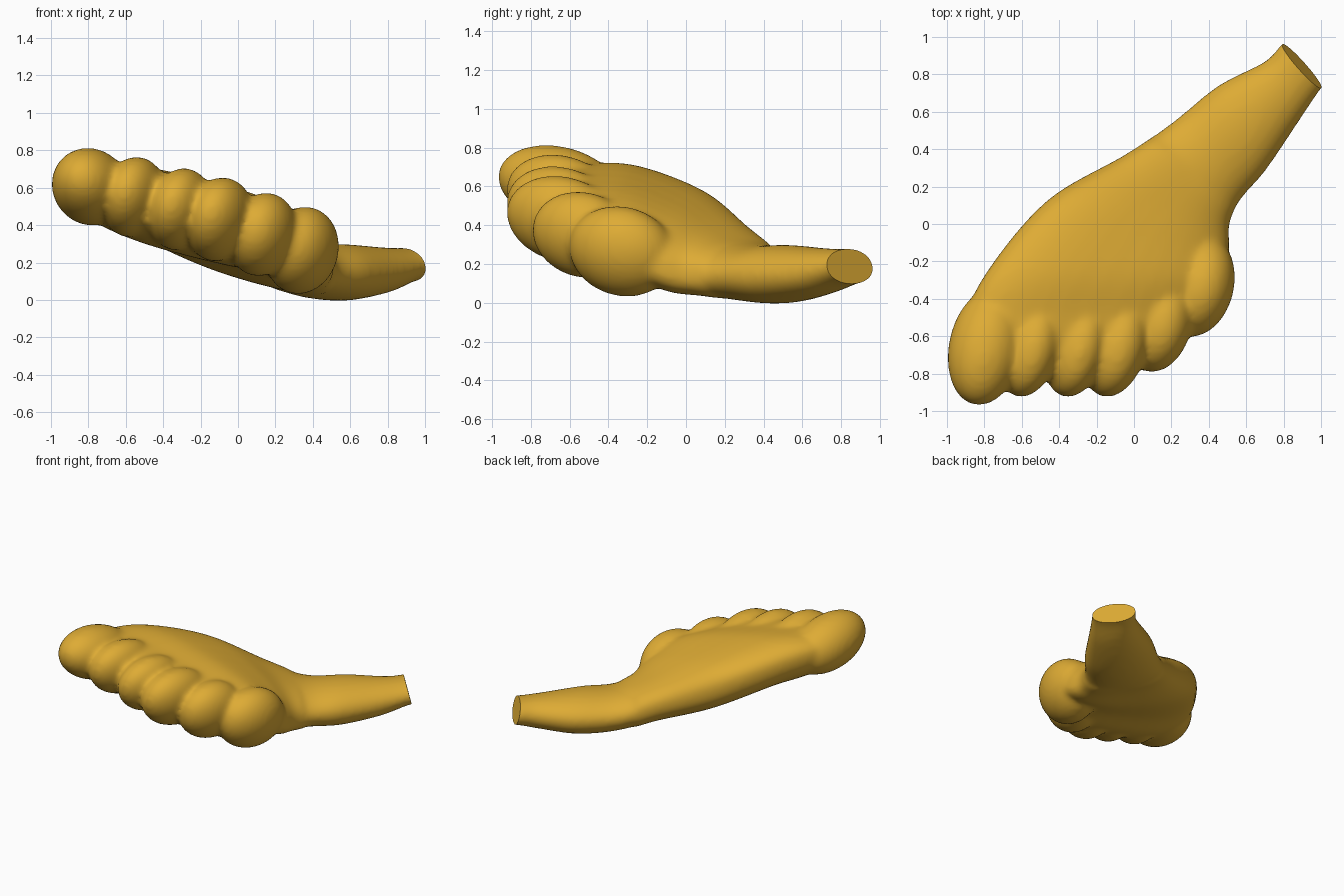
import bpy, bmesh, math
from mathutils import Vector, Matrix

cube = bpy.data.objects.get("Cube")
if cube:
    bpy.data.objects.remove(cube, do_unlink=True)

gold = bpy.data.materials.new("golden_skin")
gold.use_nodes = True
COLOUR = (0.73, 0.41, 0.035, 1)
gold.diffuse_color = COLOUR
gold.node_tree.nodes["Principled BSDF"].inputs["Base Color"].default_value = COLOUR

# Leg and sole sections: left edge, right edge, half thickness
SECTIONS = [
    ((0.88, 1.04, 0.20), (1.09, 0.80, 0.20), 0.09),
    ((0.79, 0.965, 0.19), (1.00, 0.72, 0.18), 0.093),
    ((0.70, 0.87, 0.17), (0.87, 0.53, 0.15), 0.12),
    ((0.45, 0.74, 0.155), (0.70, 0.28, 0.14), 0.15),
    ((0.20, 0.54, 0.17), (0.57, 0.13, 0.14), 0.145),
    ((-0.05, 0.37, 0.28), (0.51, 0.00, 0.15), 0.16),
    ((-0.46, 0.13, 0.45), (0.51, -0.12, 0.18), 0.205),
    ((-0.77, -0.23, 0.58), (0.49, -0.29, 0.25), 0.215),
    ((-0.90, -0.50, 0.60), (0.40, -0.46, 0.285), 0.21),
    ((-0.87, -0.72, 0.61), (0.29, -0.57, 0.33), 0.185),
    ((-0.82, -0.87, 0.62), (0.15, -0.69, 0.38), 0.12),
]

# Toes: centre, half sizes (across, along, up)
TOES = [
    ((-0.79, -0.655, 0.605), (0.20, 0.325, 0.20)),
    ((-0.56, -0.645, 0.55), (0.16, 0.29, 0.215)),
    ((-0.31, -0.645, 0.485), (0.16, 0.29, 0.22)),
    ((-0.10, -0.635, 0.43), (0.17, 0.30, 0.225)),
    ((0.13, -0.53, 0.35), (0.175, 0.27, 0.225)),
    ((0.34, -0.33, 0.265), (0.19, 0.28, 0.235)),
]


def smooth_sections(sections, steps=6):
    """Curve smoothly through the sections."""
    rows = [Vector((*left, *right, thick)) for left, right, thick in sections]
    rows = [rows[0] * 2 - rows[1]] + rows + [rows[-1] * 2 - rows[-2]]
    result = []
    for p, a, b, q in zip(rows, rows[1:], rows[2:], rows[3:]):
        for k in range(steps):
            t = k / steps
            result.append(a + (b - p) * (t / 2) + (p * 2 - a * 5 + b * 4 - q) * (t * t / 2)
                          + (a * 3 - p - b * 3 + q) * (t ** 3 / 2))
    return result + [rows[-2]]


def add_loft(bm, sections, sides=40):
    rings = []
    for row in smooth_sections(sections):
        a, b = Vector(row[0:3]), Vector(row[3:6])
        mid, half = (a + b) / 2, (b - a) / 2
        up = Vector((0, 0, row[6]))
        # Round at the narrow leg, boxier across the wide sole
        power = 0.97 if half.length < 0.3 else 0.8
        ring = []
        for i in range(sides):
            t = math.tau * i / sides
            c, s = math.cos(t), math.sin(t)
            c = math.copysign(abs(c) ** power, c)
            s = math.copysign(abs(s) ** power, s)
            ring.append(bm.verts.new(mid + half * c + up * s))
        rings.append(ring)
    for r, q in zip(rings, rings[1:]):
        for i in range(sides):
            j = (i + 1) % sides
            bm.faces.new((r[i], r[j], q[j], q[i]))
    bm.faces.new(rings[0][::-1])
    bm.faces.new(rings[-1])


def add_toe(bm, centre, size):
    turn, pitch, roll = (math.radians(d) for d in (-12, -13, 18))
    mat = (Matrix.Translation(centre) @ Matrix.Rotation(turn, 4, 'Z')
           @ Matrix.Rotation(pitch, 4, 'X') @ Matrix.Rotation(roll, 4, 'Y')
           @ Matrix.Diagonal((*size, 1)))
    bmesh.ops.create_uvsphere(bm, u_segments=32, v_segments=20, radius=1, matrix=mat)


bm = bmesh.new()
add_loft(bm, SECTIONS)
for centre, size in TOES:
    add_toe(bm, centre, size)
bmesh.ops.recalc_face_normals(bm, faces=bm.faces)
mesh = bpy.data.meshes.new("foot")
bm.to_mesh(mesh)
bm.free()
foot = bpy.data.objects.new("foot", mesh)
bpy.context.collection.objects.link(foot)

# Fuse toes, sole and leg into one soft skin
fuse = foot.modifiers.new("fuse", 'REMESH')
fuse.mode = 'VOXEL'
fuse.voxel_size = 0.018
soften = foot.modifiers.new("soften", 'SMOOTH')
soften.factor = 0.5
soften.iterations = 12
bpy.context.view_layer.objects.active = foot
foot.select_set(True)
for name in ("fuse", "soften"):
    bpy.ops.object.modifier_apply(modifier=name)

# Flat cut through the leg
bm = bmesh.new()
bm.from_mesh(foot.data)
cut = bmesh.ops.bisect_plane(
    bm, geom=bm.verts[:] + bm.edges[:] + bm.faces[:], plane_co=(0.895, 0.845, 0.19),
    plane_no=(0.75, 0.66, 0.25), clear_outer=True)
rim = [e for e in cut["geom_cut"] if isinstance(e, bmesh.types.BMEdge)]
bmesh.ops.holes_fill(bm, edges=rim, sides=0)
bmesh.ops.recalc_face_normals(bm, faces=bm.faces)
bm.to_mesh(foot.data)
bm.free()
foot.data.materials.clear()
foot.data.materials.append(gold)
bpy.ops.object.shade_smooth_by_angle(angle=math.radians(40))
